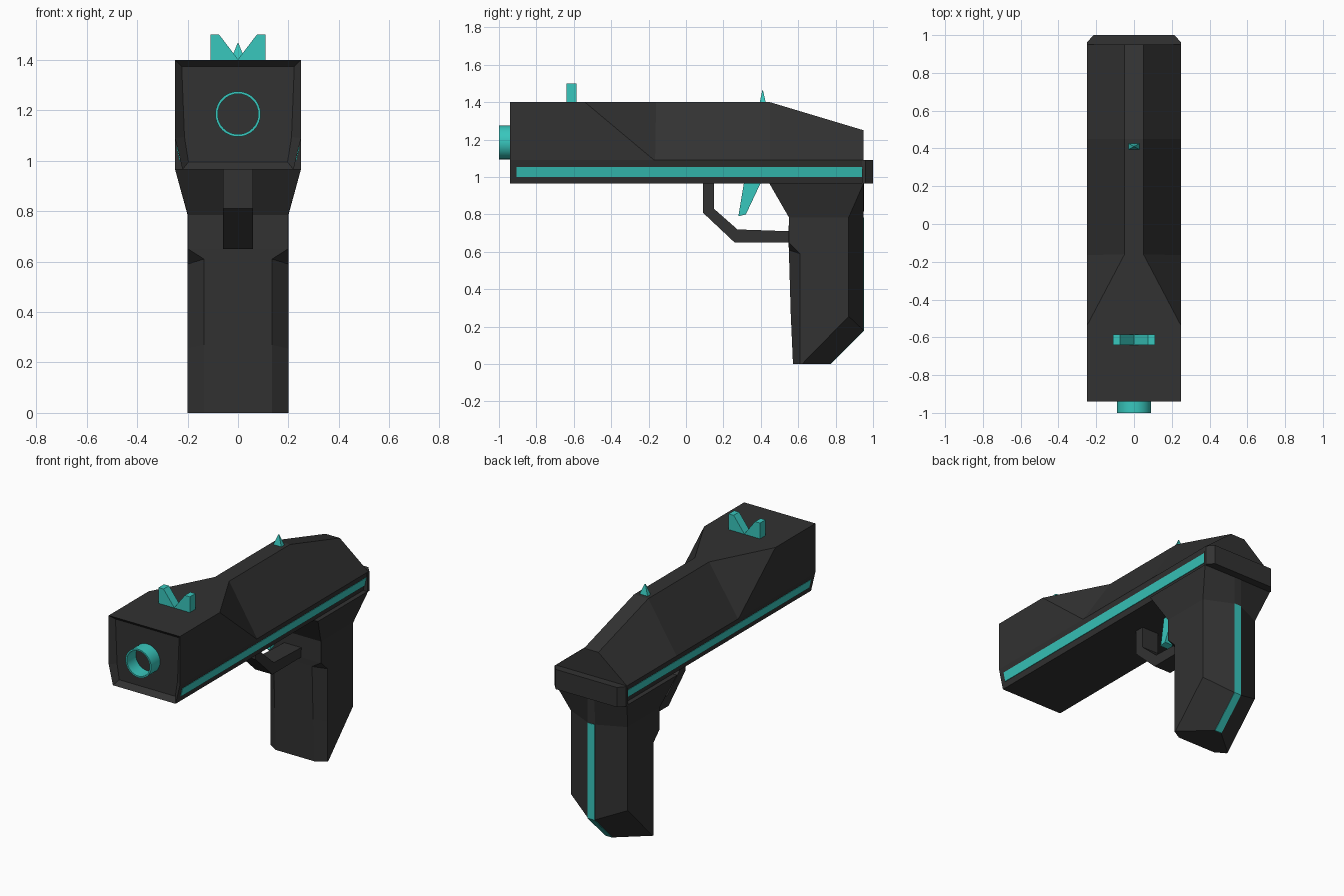
import bpy, bmesh, math
from mathutils import Matrix, Vector

if "Cube" in bpy.data.objects:
    bpy.data.objects.remove(bpy.data.objects["Cube"])


def material(name, rgb):
    m = bpy.data.materials.new(name)
    m.diffuse_color = (*rgb, 1)
    m.use_nodes = True
    m.node_tree.nodes["Principled BSDF"].inputs["Base Color"].default_value = m.diffuse_color
    return m


DARK = material("dark_shell", (0.032, 0.032, 0.032))
TEAL = material("teal_accent", (0.04, 0.57, 0.51))


def finish(bm, name, mat):
    bmesh.ops.remove_doubles(bm, verts=bm.verts, dist=0.0001)
    bmesh.ops.recalc_face_normals(bm, faces=bm.faces)
    me = bpy.data.meshes.new(name)
    bm.to_mesh(me)
    bm.free()
    me.materials.append(mat)
    ob = bpy.data.objects.new(name, me)
    bpy.context.collection.objects.link(ob)
    return ob


def loft(half_rings):
    """Skin rings given as right-hand halves, mirrored across x = 0."""
    bm = bmesh.new()
    rings = []
    for half in half_rings:
        full = half + [(-x, y, z) for x, y, z in reversed(half)]
        rings.append([bm.verts.new(p) for p in full])
    n = len(rings[0])
    for a, b in zip(rings, rings[1:]):
        for i in range(n):
            j = (i + 1) % n
            bm.faces.new((a[i], a[j], b[j], b[i]))
    ends = [bm.faces.new(rings[0]), bm.faces.new(rings[-1])]
    return bm, ends


def prism(name, profile, axis, lo, hi, mat):
    """Extrude a 2D profile along an axis from lo to hi."""
    def point(p, t):
        return {"x": (t, p[0], p[1]), "y": (p[0], t, p[1]), "z": (p[0], p[1], t)}[axis]
    bm = bmesh.new()
    face = bm.faces.new([bm.verts.new(point(p, lo)) for p in profile])
    ext = bmesh.ops.extrude_face_region(bm, geom=[face], use_keep_orig=True)
    verts = [v for v in ext["geom"] if isinstance(v, bmesh.types.BMVert)]
    bmesh.ops.translate(bm, verts=verts, vec=Vector(point((0, 0), hi - lo)))
    return finish(bm, name, mat)


# Main body: square nose, then a faceted roof sloping down to the rear
def body_ring(y, top_x, top_y, top_z):
    return [(0.22, y, 0.965), (0.25, y, 1.09), (top_x, top_y, top_z)]


bm, ends = loft([
    body_ring(-0.94, 0.25, -0.94, 1.40),
    body_ring(-0.17, 0.25, -0.54, 1.40),
    body_ring(-0.165, 0.05, -0.16, 1.40),
    body_ring(0.45, 0.05, 0.45, 1.40),
    body_ring(0.95, 0.05, 0.95, 1.25),
])
# Recessed nose panel
bmesh.ops.recalc_face_normals(bm, faces=bm.faces)
bmesh.ops.inset_region(bm, faces=[ends[0]], thickness=0.038)
bmesh.ops.translate(bm, verts=ends[0].verts, vec=(0, 0.03, 0))
finish(bm, "body", DARK)

# Rear cap with chamfered corners
prism("rear_cap", [(-0.25, 0.94), (0.25, 0.94), (0.25, 0.96), (0.215, 1.0),
                   (-0.215, 1.0), (-0.25, 0.96)], "z", 0.965, 1.09, DARK)

# Grip: flared top, chamfered front edges, wedge-shaped back
bm, _ = loft([
    [(0.25, 0.445, 0.967), (0.25, 0.45, 0.967), (0.25, 0.95, 0.967), (0.025, 0.952, 0.967)],
    [(0.198, 0.55, 0.785), (0.20, 0.552, 0.785), (0.20, 0.87, 0.785), (0.025, 0.95, 0.785)],
    [(0.198, 0.548, 0.65), (0.20, 0.55, 0.65), (0.20, 0.87, 0.65), (0.025, 0.95, 0.65)],
    [(0.135, 0.55, 0.61), (0.20, 0.61, 0.59), (0.20, 0.87, 0.59), (0.025, 0.95, 0.59)],
    [(0.135, 0.56, 0.27), (0.20, 0.61, 0.255), (0.20, 0.87, 0.255), (0.025, 0.95, 0.18)],
    [(0.135, 0.572, 0), (0.20, 0.61, 0), (0.20, 0.62, 0), (0.025, 0.77, 0)],
])
finish(bm, "grip", DARK)

# Teal strip down the grip back
prism("grip_strip", [(0.94, 0.785), (0.953, 0.785), (0.953, 0.179), (0.774, 0),
                     (0.76, 0), (0.94, 0.184)], "x", -0.025, 0.025, TEAL)

# Side light strips
for side, label in ((1, "right"), (-1, "left")):
    prism("side_strip_" + label,
          [(side * 0.22, 1.0), (side * 0.232, 1.0), (side * 0.2445, 1.055), (side * 0.23, 1.055)],
          "y", -0.905, 0.952, TEAL)

# Trigger guard and trigger
prism("trigger_guard", [(0.09, 0.97), (0.09, 0.81), (0.26, 0.65), (0.56, 0.65), (0.56, 0.71),
                        (0.275, 0.72), (0.15, 0.83), (0.15, 0.97)], "x", -0.06, 0.06, DARK)
prism("trigger", [(0.31, 0.97), (0.40, 0.97), (0.32, 0.80), (0.28, 0.79)],
      "x", -0.03, 0.03, TEAL)

# Front notch sight
prism("front_sight", [(-0.11, 1.395), (-0.11, 1.50), (-0.075, 1.50), (0, 1.402),
                      (0.075, 1.50), (0.11, 1.50), (0.11, 1.395)], "y", -0.64, -0.585, TEAL)

# Rear pointed sight
bm = bmesh.new()
bmesh.ops.create_cone(bm, cap_ends=True, segments=4, radius1=math.sqrt(0.5), radius2=0.06, depth=1,
                      matrix=Matrix.Translation((0, 0.41, 1.43))
                      @ Matrix.Diagonal((0.06, 0.034, 0.07, 1))
                      @ Matrix.Rotation(math.pi / 4, 4, "Z"))
finish(bm, "rear_sight", TEAL)

# Barrel tube: ring profile spun about the bore
bm = bmesh.new()
profile = [(0.09, -0.91), (0.09, -1.0), (0.08, -1.0), (0.08, -0.91)]
vs = [bm.verts.new((r, y, 1.185)) for r, y in profile]
edges = [bm.edges.new((vs[i], vs[(i + 1) % 4])) for i in range(4)]
bmesh.ops.spin(bm, geom=vs + edges, cent=(0, 0, 1.185), axis=(0, 1, 0),
               angle=math.tau, steps=32, use_merge=True)
barrel = finish(bm, "barrel", TEAL)
bpy.context.view_layer.objects.active = barrel
barrel.select_set(True)
bpy.ops.object.shade_smooth_by_angle(angle=math.radians(40))
